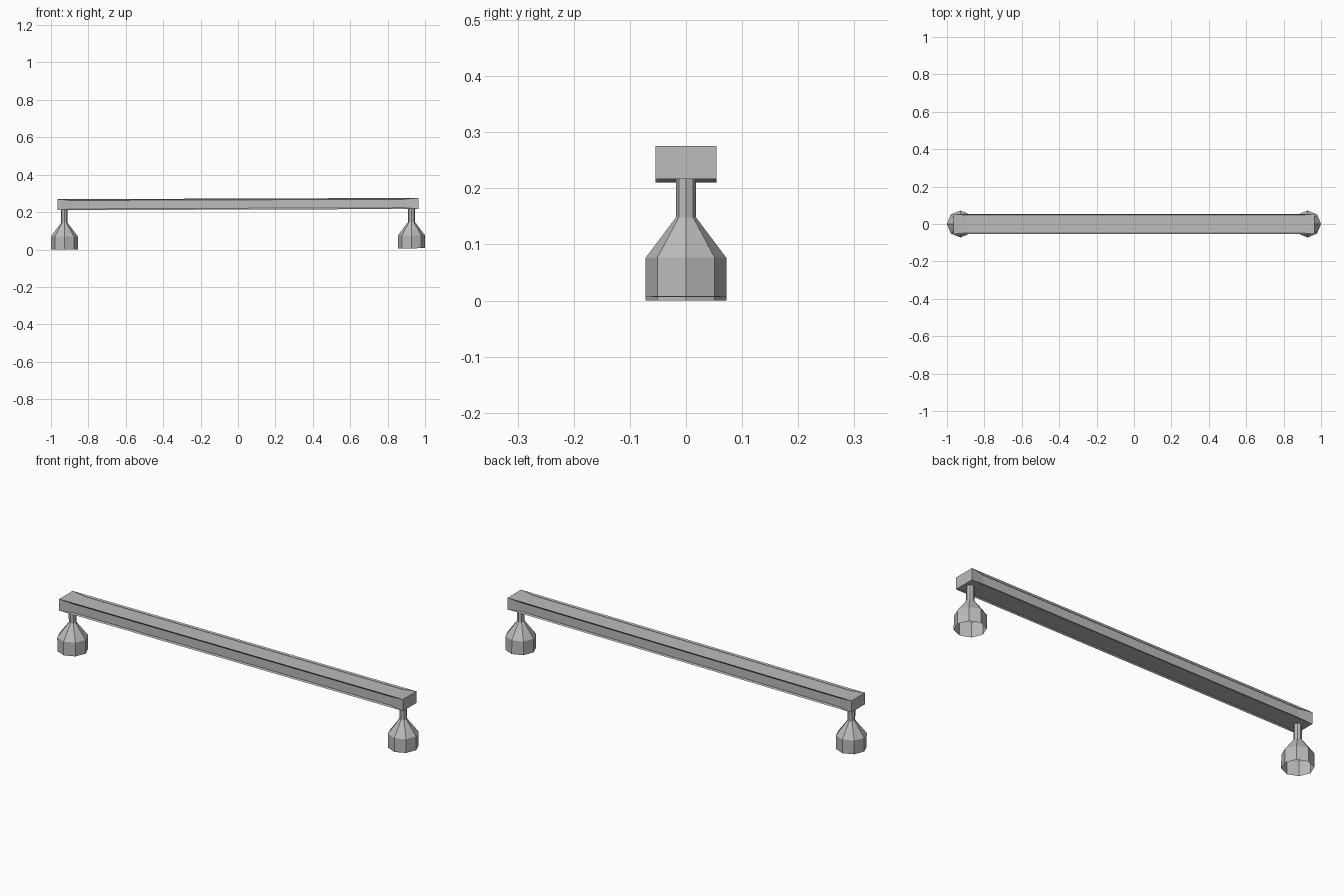
import bpy, bmesh, math
from mathutils import Matrix

cube = bpy.data.objects.get("Cube")
if cube:
    bpy.data.objects.remove(cube, do_unlink=True)

# One flat grey for everything
grey = bpy.data.materials.new("plain grey")
grey.use_nodes = True
colour = (0.5, 0.5, 0.5, 1)
grey.diffuse_color = colour
grey.node_tree.nodes["Principled BSDF"].inputs["Base Color"].default_value = colour

# The whole piece leans very slightly along its length
LEAN = Matrix.Rotation(-0.0035, 4, 'Y')


def add_object(name, bm):
    bm.transform(LEAN)
    mesh = bpy.data.meshes.new(name)
    bm.to_mesh(mesh)
    bm.free()
    mesh.materials.append(grey)
    obj = bpy.data.objects.new(name, mesh)
    bpy.context.collection.objects.link(obj)
    return obj


# Beam: long bar with a shallow recessed panel on each long side
def make_beam():
    bm = bmesh.new()
    bmesh.ops.create_cube(bm, size=1)
    bmesh.ops.scale(bm, vec=(1.93, 0.108, 0.059), verts=bm.verts)
    bm.normal_update()
    panels = [f for f in bm.faces if abs(f.normal.x) < 0.5]
    bmesh.ops.inset_individual(bm, faces=panels, thickness=0.007, depth=-0.007)
    for face in panels:
        for v in face.verts:
            v.co.x = math.copysign(0.893, v.co.x)
    bmesh.ops.translate(bm, vec=(0, 0, 0.243), verts=bm.verts)
    add_object("beam", bm)


# Foot: open eight-sided bell with a slim neck
def make_foot(name, x):
    profile = [(0.072, 0.0035), (0.072, 0.073), (0.018, 0.145), (0.018, 0.218)]
    sides = 8
    bm = bmesh.new()
    rings = []
    for radius, z in profile:
        angles = [math.tau * i / sides for i in range(sides)]
        rings.append([bm.verts.new((x + radius * math.cos(a), radius * math.sin(a), z))
                      for a in angles])
    for low, high in zip(rings, rings[1:]):
        for i in range(sides):
            j = (i + 1) % sides
            bm.faces.new((low[i], low[j], high[j], high[i]))
    add_object(name, bm)


make_beam()
make_foot("left_foot", 0.928)
make_foot("right_foot", -0.928)
